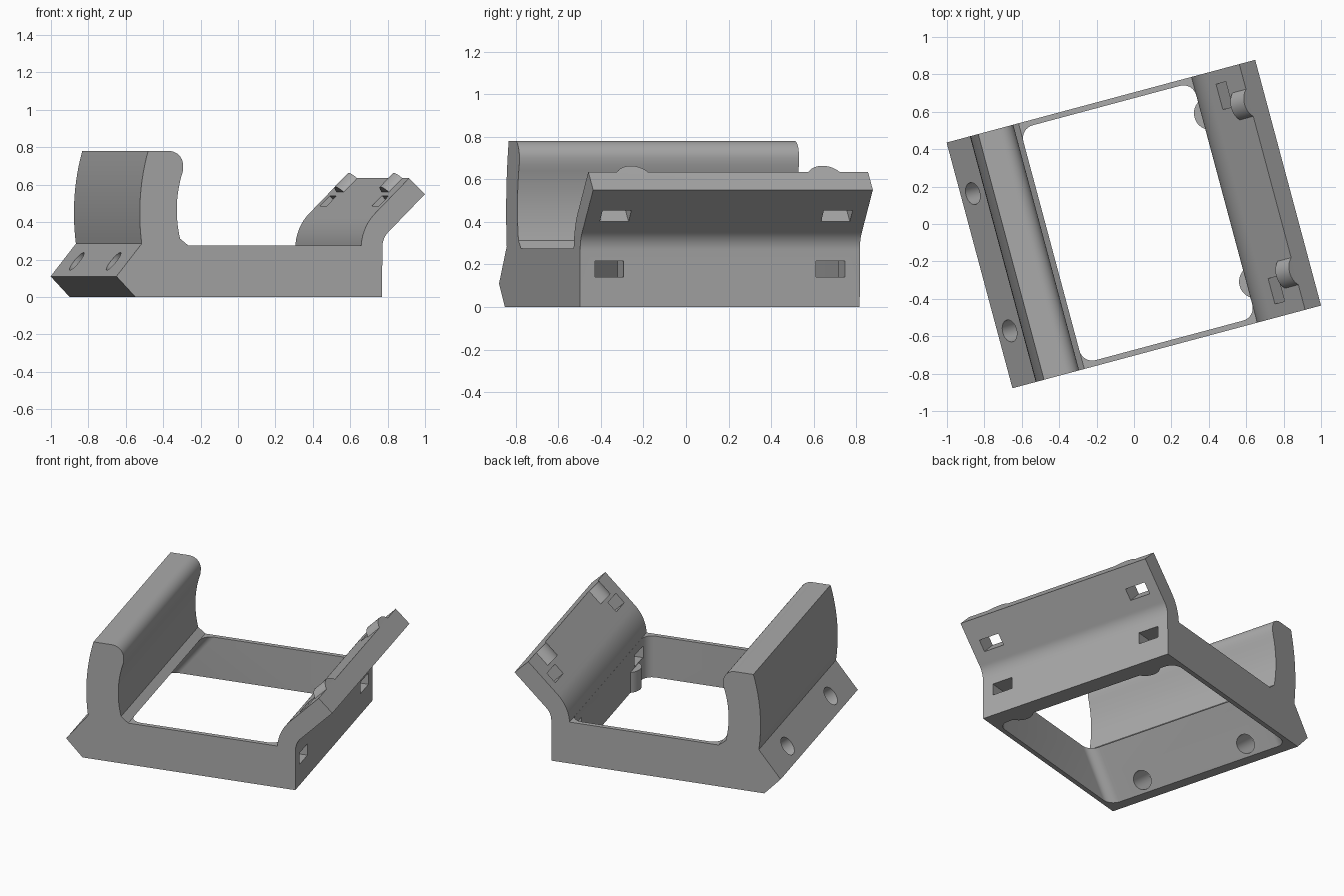
import bpy, bmesh, math
from mathutils import Vector

if "Cube" in bpy.data.objects:
    bpy.data.objects.remove(bpy.data.objects["Cube"])

TURN = math.radians(15)      # whole bracket is turned about z
HALF = 0.68                  # half width of the bracket

mat = bpy.data.materials.new("plain grey")
mat.diffuse_color = (0.40, 0.40, 0.40, 1)
mat.use_nodes = True
mat.node_tree.nodes["Principled BSDF"].inputs["Base Color"].default_value = mat.diffuse_color


def loft(name, bottom, top):
    """Closed solid between two matching rings of 3D points."""
    bm = bmesh.new()
    a = [bm.verts.new(p) for p in bottom]
    b = [bm.verts.new(p) for p in top]
    bm.faces.new(a)
    bm.faces.new(b)
    n = len(a)
    for i in range(n):
        bm.faces.new((a[i], a[(i + 1) % n], b[(i + 1) % n], b[i]))
    bmesh.ops.recalc_face_normals(bm, faces=bm.faces)
    me = bpy.data.meshes.new(name)
    bm.to_mesh(me)
    bm.free()
    ob = bpy.data.objects.new(name, me)
    bpy.context.collection.objects.link(ob)
    me.materials.append(mat)
    return ob


def arc3(p, q, r, n=12):
    """Points on the circle through p, q, r, from p to r."""
    (ax, ay), (bx, by), (cx, cy) = p, q, r
    d = 2 * (ax * (by - cy) + bx * (cy - ay) + cx * (ay - by))
    A, B, C = ax * ax + ay * ay, bx * bx + by * by, cx * cx + cy * cy
    ox = (A * (by - cy) + B * (cy - ay) + C * (ay - by)) / d
    oy = (A * (cx - bx) + B * (ax - cx) + C * (bx - ax)) / d
    rad = math.hypot(ax - ox, ay - oy)
    t0 = math.atan2(ay - oy, ax - ox)
    t1 = math.atan2(cy - oy, cx - ox)
    sweep = (t1 - t0 + math.pi) % (2 * math.pi) - math.pi
    return [(ox + rad * math.cos(t0 + sweep * i / n),
             oy + rad * math.sin(t0 + sweep * i / n)) for i in range(n + 1)]


def apply_bool(target, tool, operation):
    mod = target.modifiers.new("bool", 'BOOLEAN')
    mod.operation, mod.solver, mod.object = operation, 'EXACT', tool
    dg = bpy.context.evaluated_depsgraph_get()
    me = bpy.data.meshes.new_from_object(target.evaluated_get(dg))
    target.modifiers.clear()
    target.data = me
    bpy.data.objects.remove(tool)


def sweep_ring(name, ring, start, end, e1, e2):
    """Sweep a 2D ring, drawn on axes e1 and e2, from start to end."""
    off = [e1 * a + e2 * b for a, b in ring]
    return loft(name, [start + o for o in off], [end + o for o in off])


# side profile: foot, tall curved jaw, floor rail, leaning clamp plate
profile = [(0.615, 0), (-0.75, 0), (-0.855, 0.11)]
profile += arc3((-0.715, 0.285), (-0.726, 0.45), (-0.68, 0.78))
profile += arc3((-0.565, 0.78), (-0.507, 0.756), (-0.486, 0.70), 10)
profile += arc3((-0.488, 0.67), (-0.521, 0.46), (-0.503, 0.312))
profile += [(-0.457, 0.275)]
profile += arc3((0.50, 0.275), (0.522, 0.367), (0.577, 0.447))
profile += [(0.765, 0.635), (0.853, 0.55)]
profile += arc3((0.655, 0.352), (0.629, 0.318), (0.617, 0.27), 8)
bracket = loft("bracket", [(u, -HALF, z) for u, z in profile],
               [(u, HALF, z) for u, z in profile])


# large window through the floor: rounded corners, one sloping end
def window_ring(z):
    u0, u1, w, r = -0.457 - 0.81 * (0.275 - z), 0.4995, 0.65, 0.07
    pts = []
    for k, (cu, cv) in enumerate([(u1 - r, w - r), (u0 + r, w - r),
                                  (u0 + r, r - w), (u1 - r, r - w)]):
        for i in range(9):
            t = math.pi / 2 * (k + i / 8)
            pts.append((cu + r * math.cos(t), cv + r * math.sin(t), z))
    return pts


apply_bool(bracket, loft("window_cutter", window_ring(-0.03), window_ring(0.30)), 'DIFFERENCE')

V = Vector((0, 1, 0))
X, Z = Vector((1, 0, 0)), Vector((0, 0, 1))
along = Vector((1, 0, 1)).normalized()      # up the clamp plate
normal = Vector((-1, 0, 1)).normalized()    # out of its inner face
foot_dir = Vector((0.14, 0, 0.175)).normalized()
foot_out = Vector((-0.175, 0, 0.14)).normalized()
circle = [(0.06 * math.cos(t * math.pi / 16), 0.06 * math.sin(t * math.pi / 16)) for t in range(32)]


def box_ring(a, b):
    return [(-a, -b), (a, -b), (a, b), (-a, b)]


R, RISE = 0.09, 0.04
half = math.acos((R - RISE) / R)
cap = [(R * math.sin(-half + 2 * half * i / 14),
        R * math.cos(-half + 2 * half * i / 14) - R + RISE) for i in range(15)]
cap += [(cap[-1][0], -0.03), (cap[0][0], -0.03)]      # root sunk into the wall

for s in (-1, 1):
    # rounded strap pads beside the slots
    edge = Vector((0.765, 0.466 * s, 0.635))
    apply_bool(bracket, sweep_ring("upper_pad", cap, edge - along * 0.105, edge, V, normal), 'UNION')
    low = Vector((0.50, 0.466 * s, 0))
    apply_bool(bracket, sweep_ring("lower_pad", cap, low, low + Z * 0.135, V, -X), 'UNION')
    # strap slots through the plate and the upright wall
    mid = Vector((0.644, 0.538 * s, 0.514))
    apply_bool(bracket, sweep_ring("upper_slot", box_ring(0.07, 0.038),
               mid - normal * 0.2, mid + normal * 0.1, V, along), 'DIFFERENCE')
    mid = Vector((0.56, 0.538 * s, 0.178))
    apply_bool(bracket, sweep_ring("lower_slot", box_ring(0.07, 0.038),
               mid - X * 0.15, mid + X * 0.15, V, Z), 'DIFFERENCE')
    # screw holes square to the sloping foot
    mid = Vector((-0.79, 0.38 * s, 0.19))
    apply_bool(bracket, sweep_ring("screw_hole", circle,
               mid - foot_out * 0.4, mid + foot_out * 0.1, V, foot_dir), 'DIFFERENCE')

bracket.rotation_euler.z = TURN
bpy.context.view_layer.objects.active = bracket
bracket.select_set(True)
bpy.ops.object.shade_smooth_by_angle(angle=math.radians(25))
